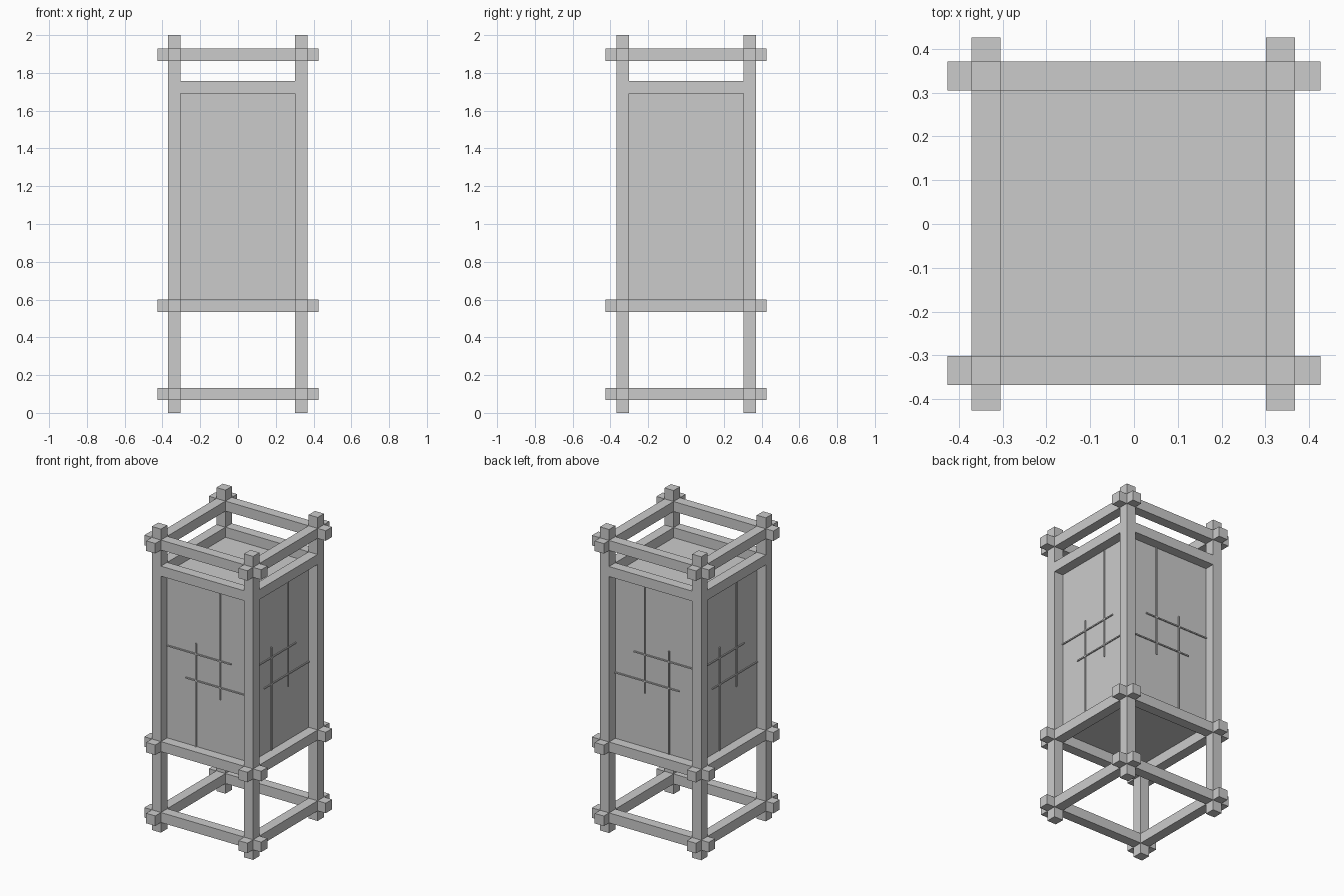
import bpy

if "Cube" in bpy.data.objects:
    bpy.data.objects.remove(bpy.data.objects["Cube"])

W = 0.066             # timber thickness
P = 0.336             # post offset from the middle
OX, OY = -0.002, 0.002
PANEL = 0.304         # half width of the paper box


def box(name, center, size):
    bpy.ops.mesh.primitive_cube_add(size=1, location=center)
    ob = bpy.context.object
    ob.name = name
    ob.scale = size
    bpy.ops.object.transform_apply(location=False, rotation=False, scale=True)
    return ob


# corner posts
for sx in (-1, 1):
    for sy in (-1, 1):
        box("corner_post", (OX + sx * P, OY + sy * P, 1.0), (W, W, 2.0))

# crossing rails that run past the posts
for label, z in (("bottom", 0.1), ("middle", 0.567), ("top", 1.895)):
    for s in (-1, 1):
        box(label + "_rail_x", (0, OY + s * P, z), (0.852, W, W))
        box(label + "_rail_y", (OX + s * P, 0, z), (W, 0.852, W))

# short rails fitted between the posts above the panels
for s in (-1, 1):
    box("upper_rail_x", (OX, OY + s * P, 1.723), (2 * P - W, W, W))
    box("upper_rail_y", (OX + s * P, OY, 1.723), (W, 2 * P - W, W))

# paper shade box
box("shade", (OX, OY, 1.145), (2 * PANEL, 2 * PANEL, 1.09))

# thin lattice strips: (u0, u1, z0, z1) across each panel
T = 0.004
STRIPS = [
    (0.086 - T, 0.086 + T, 0.955, 1.69),
    (-0.09 - T, -0.09 + T, 0.60, 1.28),
    (-0.165, 0.303, 1.035 - T, 1.035 + T),
    (-0.303, 0.165, 1.21 - T, 1.21 + T),
]
for u0, u1, z0, z1 in STRIPS:
    u, w, z, h = (u0 + u1) / 2, u1 - u0, (z0 + z1) / 2, z1 - z0
    for s in (-1, 1):
        # front and back share x positions, the sides are turned half round
        box("lattice_strip_x", (OX + u, OY + s * PANEL, z), (w, 0.014, h))
        box("lattice_strip_y", (OX + s * PANEL, OY + s * u, z), (0.014, w, h))
